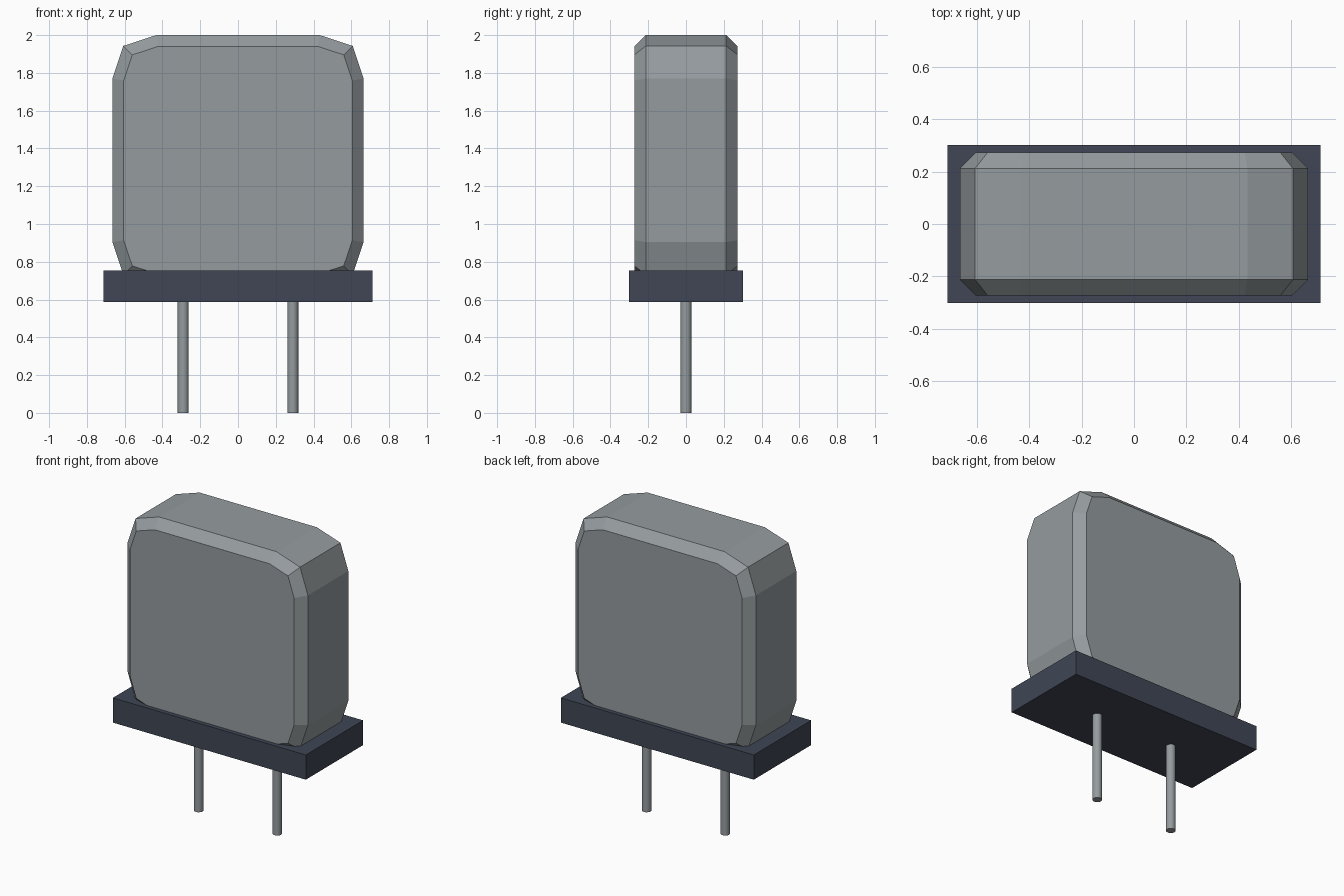
import bpy
import bmesh
import math

cube = bpy.data.objects.get("Cube")
if cube:
    bpy.data.objects.remove(cube, do_unlink=True)


def make_material(name, color):
    mat = bpy.data.materials.new(name)
    mat.use_nodes = True
    mat.diffuse_color = (*color, 1)
    mat.node_tree.nodes["Principled BSDF"].inputs["Base Color"].default_value = (*color, 1)
    return mat


metal = make_material("grey metal", (0.30, 0.33, 0.345))
plastic = make_material("dark slate", (0.05, 0.062, 0.09))


def add_object(name, bm, mat):
    bmesh.ops.recalc_face_normals(bm, faces=bm.faces)
    mesh = bpy.data.meshes.new(name)
    bm.to_mesh(mesh)
    bm.free()
    mesh.materials.append(mat)
    obj = bpy.data.objects.new(name, mesh)
    bpy.context.collection.objects.link(obj)
    return obj


# Metal can: rounded outline mirrored from one corner, extruded front to back
corner = [(0.665, 0.433), (0.607, 0.606), (0.433, 0.663)]
right_half = [(x, -z) for x, z in reversed(corner)] + corner
outline = right_half + [(-x, z) for x, z in reversed(right_half)]
centre_z, rim, chamfer = 1.337, 0.213, 0.06
bm = bmesh.new()
front = bm.faces.new([bm.verts.new((x, -rim, centre_z + z)) for x, z in outline])
extruded = bmesh.ops.extrude_face_region(bm, geom=[front], use_keep_orig=True)["geom"]
bmesh.ops.translate(bm, vec=(0, 2 * rim, 0),
                    verts=[v for v in extruded if isinstance(v, bmesh.types.BMVert)])
bmesh.ops.recalc_face_normals(bm, faces=bm.faces)

# Chamfer around the front and back panels
caps = [f for f in bm.faces if len(f.verts) == len(outline)]
bmesh.ops.inset_individual(bm, faces=caps, thickness=chamfer, depth=chamfer,
                           use_even_offset=True)
add_object("can", bm, metal)

# Base plate
bm = bmesh.new()
bmesh.ops.create_cube(bm, size=1)
bmesh.ops.scale(bm, vec=(1.424, 0.604, 0.165), verts=bm.verts)
bmesh.ops.translate(bm, vec=(0, 0, 0.67), verts=bm.verts)
add_object("base_plate", bm, plastic)

# Pins
for side, name in ((1, "left_pin"), (-1, "right_pin")):
    bm = bmesh.new()
    bmesh.ops.create_cone(bm, cap_ends=True, segments=16, radius1=0.029,
                          radius2=0.029, depth=0.6)
    bmesh.ops.translate(bm, vec=(side * 0.29, 0, 0.3), verts=bm.verts)
    pin = add_object(name, bm, metal)
    bpy.ops.object.select_all(action="DESELECT")
    pin.select_set(True)
    bpy.context.view_layer.objects.active = pin
    bpy.ops.object.shade_smooth_by_angle(angle=math.radians(40))
